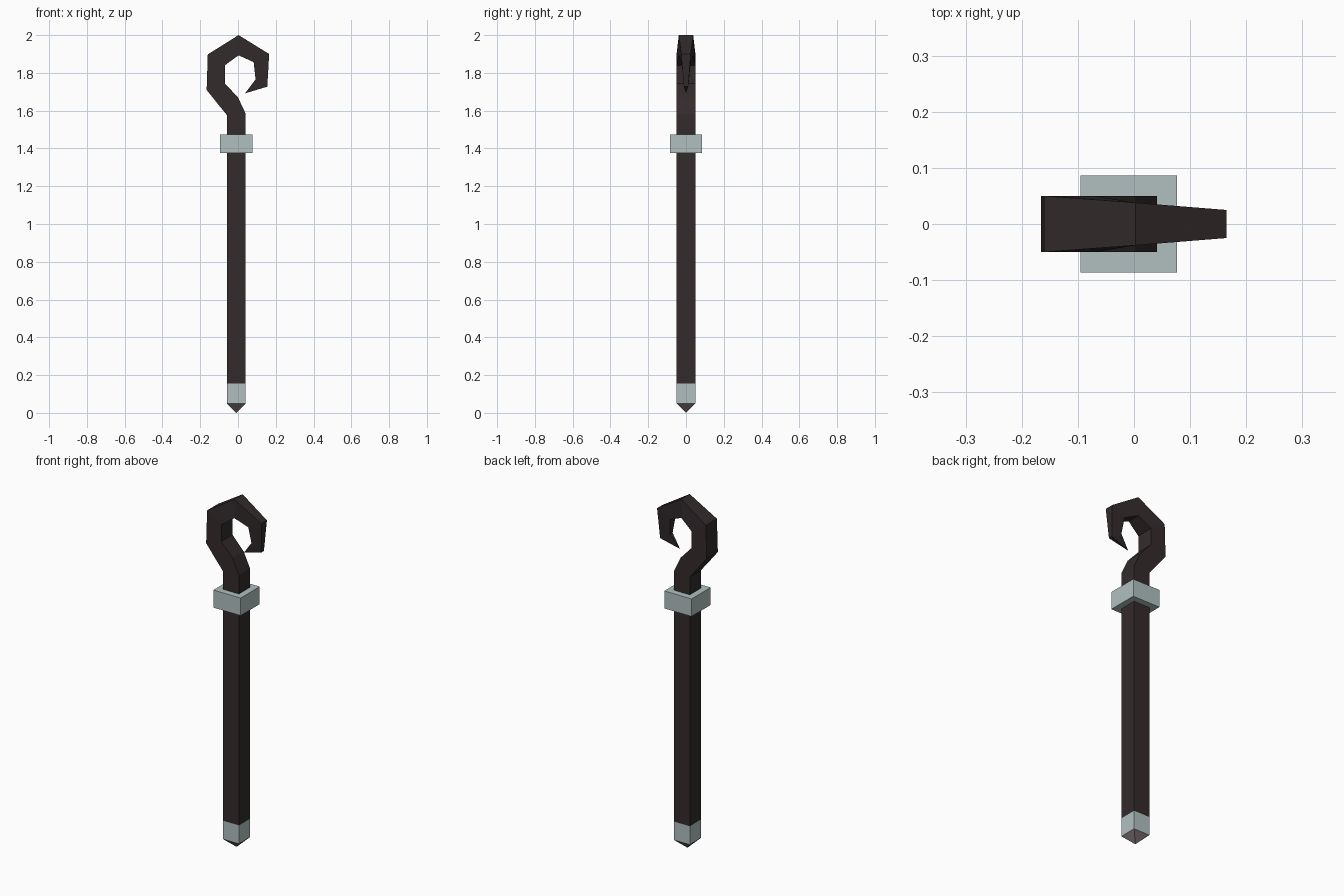
import bpy, bmesh

if "Cube" in bpy.data.objects:
    bpy.data.objects.remove(bpy.data.objects["Cube"])


def material(name, rgb):
    m = bpy.data.materials.new(name)
    m.diffuse_color = (*rgb, 1)
    m.use_nodes = True
    m.node_tree.nodes["Principled BSDF"].inputs["Base Color"].default_value = m.diffuse_color
    return m


dark = material("dark wood", (0.033, 0.024, 0.025))
pale = material("pale metal", (0.44, 0.53, 0.53))
grey = material("grey tip", (0.22, 0.185, 0.19))

CX = -0.009  # shaft axis


def loft(name, rings, mats, apex_start=None, apex_end=None):
    """Join four-point rings into a tube; ends are capped or drawn to a point."""
    bm = bmesh.new()
    loops = [[bm.verts.new(p) for p in r] for r in rings]
    for k, (a, b) in enumerate(zip(loops, loops[1:])):
        for i in range(4):
            j = (i + 1) % 4
            bm.faces.new((a[i], a[j], b[j], b[i])).material_index = min(k, len(mats) - 1)
    for loop, apex in ((loops[0], apex_start), (loops[-1], apex_end)):
        if apex:
            v = bm.verts.new(apex)
            for i in range(4):
                bm.faces.new((loop[i], loop[(i + 1) % 4], v))
        else:
            bm.faces.new(loop)
    bmesh.ops.recalc_face_normals(bm, faces=bm.faces[:])
    me = bpy.data.meshes.new(name)
    bm.to_mesh(me)
    bm.free()
    for m in mats:
        me.materials.append(m)
    ob = bpy.data.objects.new(name, me)
    bpy.context.collection.objects.link(ob)
    return ob


def square(r, z):
    return [(CX - r, -r, z), (CX + r, -r, z), (CX + r, r, z), (CX - r, r, z)]


# hook and shaft: (outer x, outer z, inner x, inner z, half depth)
sections = [
    (-0.059, 0.155, 0.041, 0.155, 0.05),
    (-0.059, 1.577, 0.041, 1.583, 0.05),
    (-0.112, 1.642, 0.000, 1.670, 0.05),
    (-0.166, 1.710, -0.070, 1.745, 0.05),
    (-0.160, 1.898, -0.070, 1.840, 0.05),
    (0.003, 2.000, 0.003, 1.893, 0.038),
    (0.165, 1.900, 0.083, 1.857, 0.025),
    (0.155, 1.727, 0.093, 1.765, 0.012),
]
rings = [[(ox, -d, oz), (ix, -d, iz), (ix, d, iz), (ox, d, oz)]
         for ox, oz, ix, iz, d in sections]
loft("hooked_shaft", rings, [dark], apex_end=(0.038, 0, 1.692))

# collar below the hook
loft("collar", [square(0.086, 1.375), square(0.086, 1.475)], [pale])

# metal foot cap and its pointed tip
loft("foot_cap", [square(0.05, 0.05), square(0.05, 0.155)], [pale])
loft("foot_tip", [square(0.05, 0.05), square(0.05, 0.0505)], [grey],
     apex_start=(CX, 0, 0))
